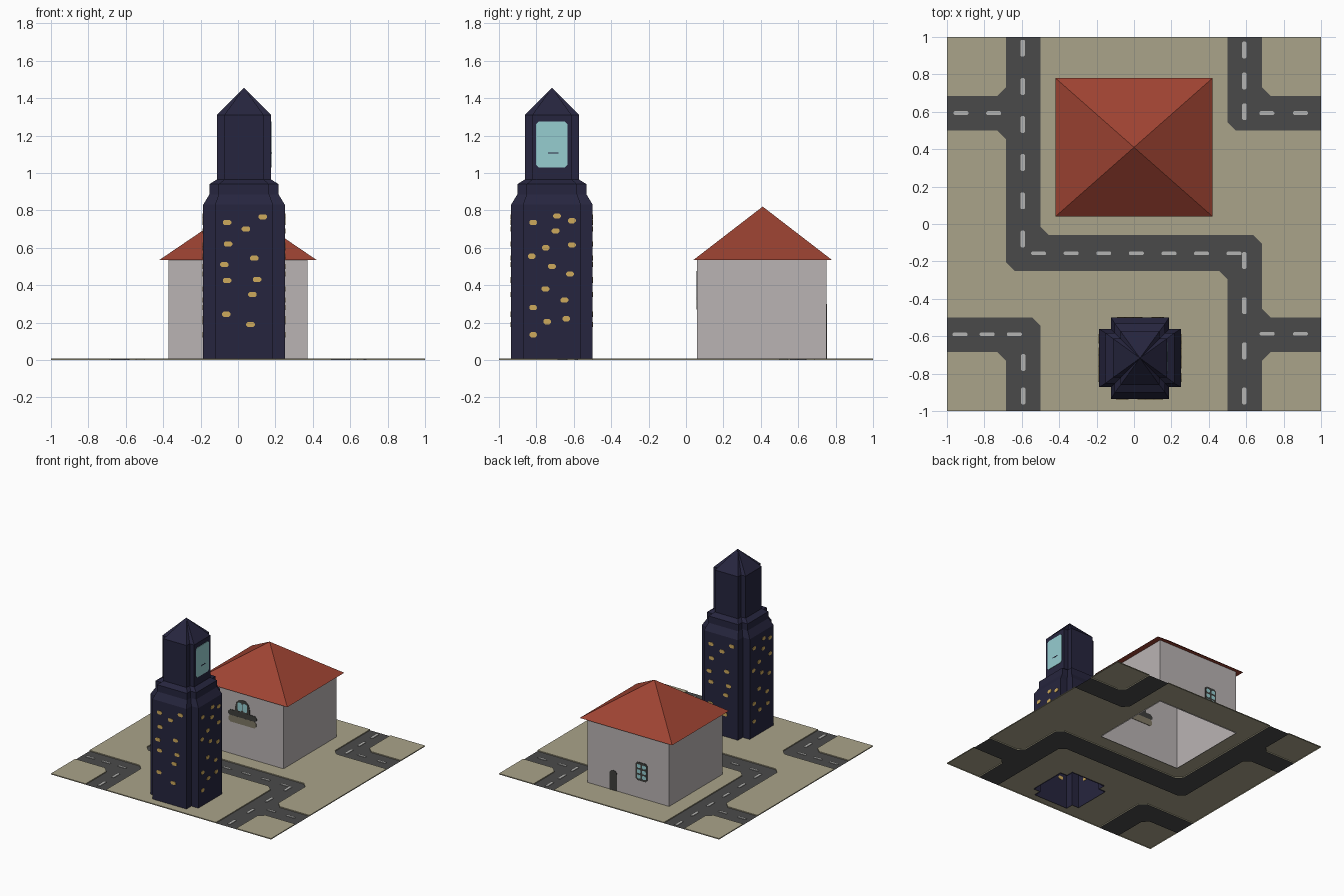
import bpy, bmesh, math
from mathutils import Vector

if "Cube" in bpy.data.objects:
    bpy.data.objects.remove(bpy.data.objects["Cube"])


def mat(name, r, g, b):
    lin = lambda c: (c / 255 / 12.92) if c < 11 else ((c / 255 + 0.055) / 1.055) ** 2.4
    m = bpy.data.materials.new(name)
    m.diffuse_color = (lin(r), lin(g), lin(b), 1)
    m.use_nodes = True
    m.node_tree.nodes["Principled BSDF"].inputs["Base Color"].default_value = m.diffuse_color
    return m


GROUND = mat("ground olive", 170, 164, 138)
ROAD = mat("asphalt", 74, 74, 74)
LINE = mat("lane paint", 180, 180, 178)
WALL = mat("house wall", 186, 180, 180)
ROOF = mat("roof red", 158, 67, 50)
TOWER = mat("tower navy", 38, 37, 62)
LIT = mat("lit window yellow", 206, 170, 92)
GLASS = mat("glass teal", 150, 205, 208)
DARK = mat("dark frame", 62, 62, 60)
PLANTER = mat("planter brown", 128, 121, 102)


def finish(bm, name, material, recalc=True):
    if recalc:
        bmesh.ops.recalc_face_normals(bm, faces=bm.faces[:])
    me = bpy.data.meshes.new(name)
    bm.to_mesh(me)
    bm.free()
    me.materials.append(material)
    ob = bpy.data.objects.new(name, me)
    bpy.context.collection.objects.link(ob)
    return ob


def chamfer(pts, c=0.045):
    """Cut every corner that does not lie on the edge of the tile."""
    out = []
    for i, p in enumerate(pts):
        p = Vector(p)
        if max(abs(p.x), abs(p.y)) > 0.999:
            out.append(p)
            continue
        for q in (pts[i - 1], pts[(i + 1) % len(pts)]):
            out.append(p + (Vector(q) - p).normalized() * c)
    return out


def sheet(name, material, outlines, holes, z, kerb):
    """Flat sheet from outlines, with holes and an optional kerb going down."""
    bm = bmesh.new()

    def loop(pts):
        vs = [bm.verts.new((p[0], p[1], z)) for p in pts]
        return [bm.edges.new((vs[i - 1], vs[i])) for i in range(len(vs))]

    rims = []
    for i, o in enumerate(outlines):
        rim = loop(chamfer(o))
        rims += rim
        edges = rim + [e for h in holes.get(i, []) for e in loop(h)]
        bmesh.ops.triangle_fill(bm, use_beauty=True, edges=edges, normal=(0, 0, 1))
    for f in bm.faces:
        f.normal_update()
        if f.normal.z < 0:
            f.normal_flip()
    if kerb:
        r = bmesh.ops.extrude_edge_only(bm, edges=rims)
        vs = [g for g in r["geom"] if isinstance(g, bmesh.types.BMVert)]
        bmesh.ops.translate(bm, verts=vs, vec=(0, 0, -kerb))
        bmesh.ops.recalc_face_normals(bm, faces=bm.faces[:])
        if sum(f.normal.z for f in bm.faces) < 0:
            bmesh.ops.reverse_faces(bm, faces=bm.faces[:])
    return finish(bm, name, material, False)


def plate(bm, centre, axis, w, h, cut=0.0, t=0.003, arch=False):
    """Thin plate facing axis x, y or z; cut corners or an arched top."""
    a, b = w / 2, h / 2
    if arch:
        pts = [(-a, -b), (a, -b)] + [(a * math.cos(k * math.pi / 6), b - a + a * math.sin(k * math.pi / 6))
                                     for k in range(7)]
    elif cut:
        pts = [(-a + cut, -b), (a - cut, -b), (a, -b + cut), (a, b - cut),
               (a - cut, b), (-a + cut, b), (-a, b - cut), (-a, -b + cut)]
    else:
        pts = [(-a, -b), (a, -b), (a, b), (-a, b)]
    U, V, N = {"x": ((0, 1, 0), (0, 0, 1), (1, 0, 0)),
               "y": ((1, 0, 0), (0, 0, 1), (0, 1, 0)),
               "z": ((1, 0, 0), (0, 1, 0), (0, 0, 1))}[axis]
    U, V, N, c = Vector(U), Vector(V), Vector(N), Vector(centre)
    lo, hi = [[bm.verts.new(c + U * u + V * v + N * s) for u, v in pts] for s in (-t, t)]
    bm.faces.new(lo[::-1])
    bm.faces.new(hi)
    for i in range(len(pts)):
        bm.faces.new((lo[i - 1], lo[i], hi[i], hi[i - 1]))


def plates(name, material, items):
    bm = bmesh.new()
    for it in items:
        plate(bm, *it)
    return finish(bm, name, material)


def plus(h, a):
    """Square of half size h with stepped corners, arms of half width a."""
    return [(h, -a), (h, a), (a, a), (a, h), (-a, h), (-a, a),
            (-h, a), (-h, -a), (-a, -a), (-a, -h), (a, -h), (a, -a)]


TX, TY = 0.032, -0.717
HX, Y0, Y1, HZ = 0.372, 0.06, 0.75, 0.535
house_base = [(-HX, Y0), (HX, Y0), (HX, Y1), (-HX, Y1)]
tower_base = [(TX + x, TY + y) for x, y in plus(0.218, 0.155)]

# Ground blocks, with holes below the two buildings
I, O, N, S = 0.5, 0.685, -0.06, -0.25
blocks = [
    [(-1, I), (-O, I), (-O, S), (I, S), (I, -1), (-I, -1), (-I, -I), (-1, -I)],
    [(-I, 1), (-I, N), (O, N), (O, -I), (1, -I), (1, I), (I, I), (I, 1)],
    [(-1, O), (-O, O), (-O, 1), (-1, 1)],
    [(O, O), (1, O), (1, 1), (O, 1)],
    [(-1, -O), (-O, -O), (-O, -1), (-1, -1)],
    [(O, -O), (1, -O), (1, -1), (O, -1)]]
sheet("ground_blocks", GROUND, blocks, {0: [tower_base], 1: [house_base]}, 0.008, 0.008)

# Roads
roads = [
    [(-O, 1), (-I, 1), (-I, N), (O, N), (O, -I), (1, -I), (1, -O), (O, -O), (O, -1), (I, -1),
     (I, S), (-O, S), (-O, I), (-1, I), (-1, O), (-O, O)],
    [(I, 1), (I, I), (1, I), (1, O), (O, O), (O, 1)],
    [(-1, -I), (-I, -I), (-I, -1), (-O, -1), (-O, -O), (-1, -O)]]
sheet("roads", ROAD, roads, {}, 0.0, 0)

# Lane dashes: first centre, last centre, count
dashes = []
for (x0, y0), (x1, y1), n in [
        ((-.595, .94), (-.595, -.08), 6), ((-.925, .593), (-.75, .593), 2),
        ((-.51, -.157), (.535, -.157), 7), ((.59, -.195), (.59, -.92), 4),
        ((.712, -.587), (.89, -.587), 2), ((.59, .93), (.59, .6), 3),
        ((.71, .593), (.89, .593), 2), ((-.93, -.59), (-.64, -.59), 3),
        ((-.592, -.74), (-.592, -.92), 2)]:
    for k in range(n):
        f = k / (n - 1)
        size = (.024, .09) if x0 == x1 else (.08, .02)
        dashes.append(((x0 + (x1 - x0) * f, y0 + (y1 - y0) * f, .003), "z", *size, .006, .002))
plates("lane_dashes", LINE, dashes)

# House walls, open below
bm = bmesh.new()
lo, hi = [[bm.verts.new((x, y, z)) for x, y in house_base] for z in (0, HZ)]
for i in range(4):
    bm.faces.new((lo[i - 1], lo[i], hi[i], hi[i - 1]))
finish(bm, "house_walls", WALL)

# Hipped roof
bm = bmesh.new()
base = [bm.verts.new((x, 0.41 + y, HZ)) for x, y in ((-.42, -.37), (.42, -.37), (.42, .37), (-.42, .37))]
tip = bm.verts.new((0, 0.41, 0.82))
bm.faces.new(base[::-1])
for i in range(4):
    bm.faces.new((base[i - 1], base[i], tip))
finish(bm, "house_roof", ROOF)

# House front window with planter, back door and back window
plates("house_frames", DARK, [
    ((0, Y0, .41), "y", .13, .13, 0, .003, True),
    ((0, Y0, .345), "y", .26, .05, .018, .0035),
    ((.135, Y1, .09), "y", .07, .165, 0, .003, True),
    ((-.122, Y1, .225), "y", .105, .15, .015)])
panes = [((s * .024, Y0, .413), "y", .04, .07, .01, .0045) for s in (-1, 1)]
panes += [((-.122 + s * .024, Y1, .225 + k * .043), "y", .033, .03, .006, .004)
          for s in (-1, 1) for k in (-1, 0, 1)]
plates("house_panes", GLASS, panes)
plates("planter_box", PLANTER, [((0, Y0, .298), "y", .25, .055, .015, .004)])

# Tower: stepped-corner rings lofted up to a point
bm = bmesh.new()
rings = [[bm.verts.new((TX + x, TY + y, z)) for x, y in plus(h, a)] for z, h, a in (
    (0, .218, .155), (.83, .218, .155), (.885, .185, .135), (.94, .185, .135),
    (.965, .145, .105), (1.31, .145, .105))]
for p, q in zip(rings, rings[1:]):
    for i in range(12):
        bm.faces.new((p[i - 1], p[i], q[i], q[i - 1]))
tip = bm.verts.new((TX, TY, 1.456))
for i in range(12):
    bm.faces.new((rings[-1][i - 1], rings[-1][i], tip))
finish(bm, "tower", TOWER)

# Lit tower windows: offsets from the face centre and heights, reused on opposite faces
front = [(-.09, .735), (.1, .765), (.01, .70), (-.085, .62), (.055, .545), (-.105, .51),
         (-.09, .425), (.07, .43), (.045, .35), (-.095, .245), (.035, .19)]
side = [(-.1, .735), (.027, .77), (.107, .745), (.02, .69), (-.033, .6), (.107, .615), (-.108, .555),
        (0, .5), (.097, .46), (-.035, .38), (.067, .32), (-.1, .28), (-.025, .205), (.077, .22), (-.1, .135)]
lit = []
for s in (-1, 1):
    lit += [((TX - s * u, TY + s * .218, z), "y", .046, .028, .009) for u, z in front]
    lit += [((TX + s * .218, TY + s * u, z), "x", .042, .028, .009) for u, z in side]
plates("tower_lit_windows", LIT, lit)

# Large glass panel on the right side of the upper shaft
plates("tower_glass", GLASS, [((TX + .145, TY, 1.152), "x", .168, .245, .014)])
plates("tower_glass_bar", TOWER, [((TX + .145, TY + .008, 1.107), "x", .055, .007, 0, .004)])
